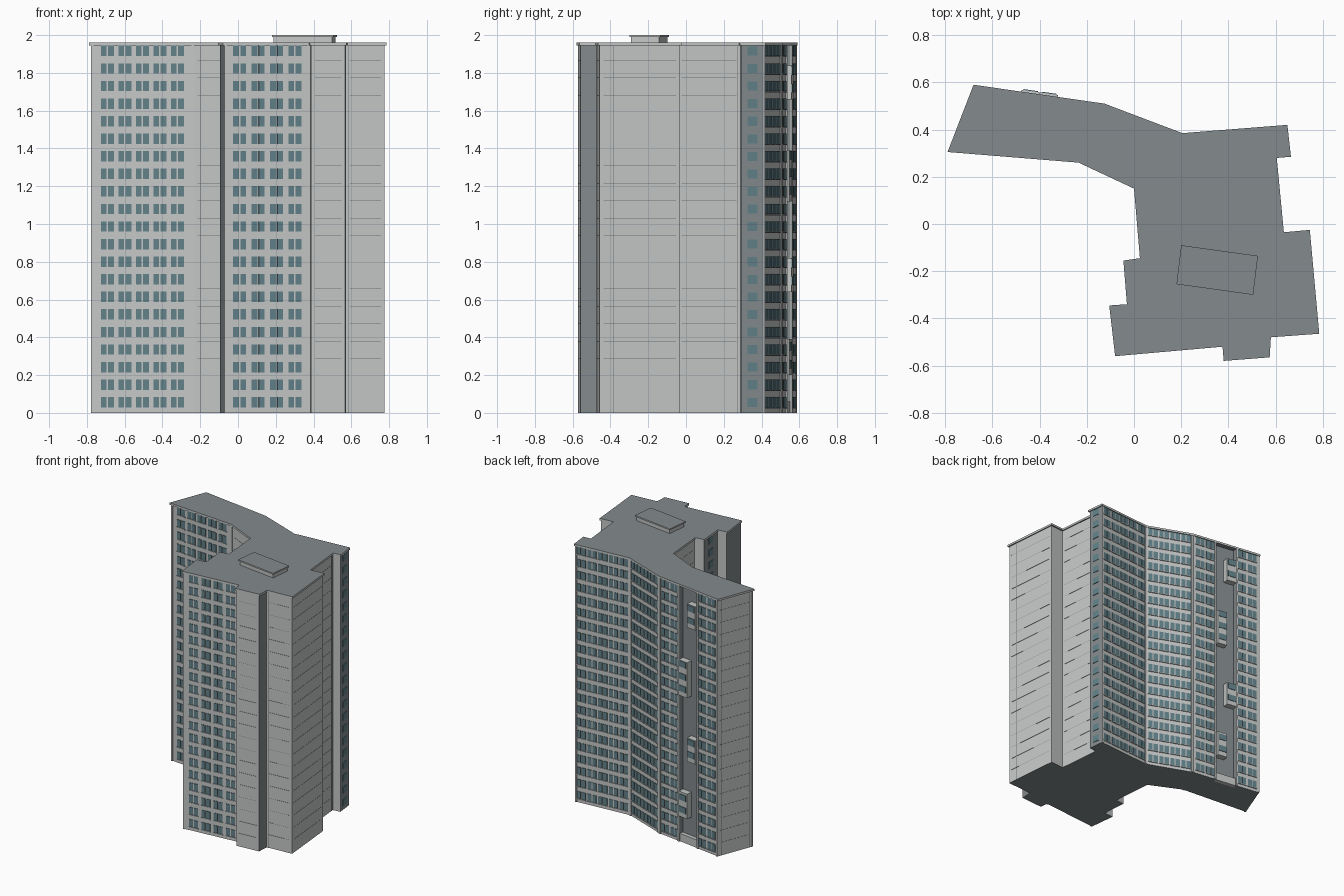
import bpy, bmesh
from mathutils import Vector

if "Cube" in bpy.data.objects:
    bpy.data.objects.remove(bpy.data.objects["Cube"])

FLOORS, STEP, TOP = 21, 0.093, 1.95


def material(name, rgb):
    m = bpy.data.materials.new(name)
    m.diffuse_color = (*rgb, 1)
    m.use_nodes = True
    m.node_tree.nodes["Principled BSDF"].inputs["Base Color"].default_value = m.diffuse_color
    return m


LIGHT = material("light_concrete", (0.56, 0.58, 0.57))
GREY = material("blue_grey", (0.23, 0.26, 0.27))
GLASS = material("window_glass", (0.12, 0.22, 0.25))
SEAM = material("seam_grey", (0.17, 0.18, 0.18))


def finish(bm, name, mats):
    bmesh.ops.recalc_face_normals(bm, faces=bm.faces[:])
    me = bpy.data.meshes.new(name)
    bm.to_mesh(me)
    bm.free()
    for m in mats:
        me.materials.append(m)
    ob = bpy.data.objects.new(name, me)
    bpy.context.collection.objects.link(ob)
    return ob


def inset(pts, d):
    """Move every side of a counter-clockwise outline inward by d."""
    out = []
    for i, p in enumerate(pts):
        a = (p - pts[i - 1]).normalized()
        b = (pts[(i + 1) % len(pts)] - p).normalized()
        na, nb = Vector((-a.y, a.x)), Vector((-b.y, b.x))
        out.append(p + (na + nb) * (d / (1 + na.dot(nb))))
    return out


def prism(name, pts, z0, z1, grey_sides=(), cap=1):
    """Extruded outline: light sides, grey ends, chosen grey sides."""
    bm = bmesh.new()
    lo = [bm.verts.new((p.x, p.y, z0)) for p in pts]
    hi = [bm.verts.new((p.x, p.y, z1)) for p in pts]
    for ends in (lo[::-1], hi):
        bm.faces.new(ends).material_index = cap
    n = len(pts)
    for i in range(n):
        j = (i + 1) % n
        f = bm.faces.new((lo[i], lo[j], hi[j], hi[i]))
        f.material_index = 1 if i in grey_sides else 0
    return finish(bm, name, [LIGHT, GREY])


class Side:
    """One straight side of the building, measured along its length."""

    def __init__(self, a, b):
        self.a, self.len = a, (b - a).length
        self.d = (b - a).normalized()
        self.n = Vector((self.d.y, -self.d.x))

    def box(self, bm, s0, s1, z0, z1, out, back=-0.003):
        v = []
        for z in (z0, z1):
            for s, o in ((s0, back), (s1, back), (s1, out), (s0, out)):
                p = self.a + self.d * s + self.n * o
                v.append(bm.verts.new((p.x, p.y, z)))
        for f in ((3, 2, 1, 0), (4, 5, 6, 7), (0, 1, 5, 4),
                  (1, 2, 6, 5), (2, 3, 7, 6), (3, 0, 4, 7)):
            bm.faces.new([v[k] for k in f])


# Footprint, counter-clockwise from the back left corner
outline = [Vector(p) for p in (
    (-.68, .59), (-.79, .305), (-.235, .26), (0, .15), (.025, -.145),
    (-.045, -.155), (-.03, -.34), (-.105, -.345), (-.08, -.56),
    (.375, -.52), (.38, -.58), (.575, -.565), (.58, -.48), (.785, -.465),
    (.745, -.025), (.635, -.035), (.605, .28), (.665, .285), (.65, .42),
    (.205, .385), (-.125, .51))]
wall = inset(outline, 0.008)
count = len(wall)
sides = [Side(wall[i], wall[(i + 1) % count]) for i in range(count)]

# Tower body with a shallow balcony recess in the last back side
back = sides[20]
r0, r1 = back.len * 0.35, back.len * 0.65
recess = [back.a + back.d * s - back.n * o
          for s, o in ((r0, 0), (r0, .03), (r1, .03), (r1, 0))]
prism("tower_body", wall + recess, 0, TOP, (5, 7, 9, 11, 17, 21, 22, 23))

# Roof slab and rooftop plant room
prism("roof_slab", outline, TOP - 0.005, 1.96)
plant = [Vector(p) for p in ((.18, -.255), (.505, -.30), (.525, -.135), (.2, -.09))]
prism("plant_room", inset(plant, 0.008), 1.955, 1.99)
prism("plant_room_roof", plant, 1.99, 2.0)

# Windows: paired panes with a sill, on every floor
glass, sills = bmesh.new(), bmesh.new()


def window_bay(side, lo, hi, pairs, pitch):
    mid = (lo + hi) / 2
    for k in range(pairs):
        c = mid + (k - (pairs - 1) / 2) * pitch
        for f in range(FLOORS):
            z = 0.029 + f * STEP
            for s in (-0.035, 0.004):
                side.box(glass, c + s, c + s + 0.031, z, z + 0.055, 0.004)
            side.box(sills, c - 0.037, c + 0.037, z - 0.006, z - 0.001, 0.007)


for idx, pairs, pitch in ((1, 5, .093), (8, 4, .098), (18, 5, .086), (19, 4, .083)):
    window_bay(sides[idx], 0, sides[idx].len, pairs, pitch)
window_bay(back, 0.01, r0, 2, 0.086)
window_bay(back, r1, back.len - 0.01, 2, 0.086)

# Single window columns on the narrow grey sides
for idx in (5, 17):
    c = sides[idx].len / 2
    for f in range(FLOORS):
        z = 0.032 + f * STEP
        sides[idx].box(glass, c - 0.027, c + 0.027, z, z + 0.048, 0.004)

# Panel seams on the blank walls
seams = bmesh.new()
for idx in (0, 2, 3, 10, 12, 13, 15):
    s = sides[idx]
    for f in range(1, FLOORS):
        z = 0.007 + f * STEP
        s.box(seams, 0.02, s.len - 0.02, z - 0.0008, z + 0.0008, 0.001)
for idx, frac in ((0, .1), (0, .9), (2, .15), (12, .06), (13, .17), (15, .96)):
    s = sides[idx]
    s.box(seams, s.len * frac - .0015, s.len * frac + .0015, 0, TOP, 0.001)

# Narrow light pilasters at the bay edges
trim = bmesh.new()
for idx in (1, 8, 18, 19, 20):
    s = sides[idx]
    for c in (0.007, s.len - 0.007):
        s.box(trim, c - 0.007, c + 0.007, 0, TOP, 0.006)
for c in (r0 - 0.006, r1 + 0.006):
    back.box(trim, c - 0.006, c + 0.006, 0, TOP, 0.008)

# Projecting balconies, alternating across the recess, and a base kerb
balconies = bmesh.new()
rm = (r0 + r1) / 2
for left, z0, z1 in ((0, 1.66, 1.84), (1, 1.12, 1.39), (0, .64, .82), (1, .20, .39)):
    s0, s1 = (r0 + 0.005, rm) if left else (rm, r1 - 0.005)
    back.box(balconies, s0, s1, z0, z1, 0.016, -0.032)
    for k in range(round((z1 - z0) / STEP)):
        z = z0 + 0.036 + k * STEP
        back.box(glass, s0 + 0.008, s1 - 0.008, z, z + 0.045, 0.02, 0.012)
back.box(balconies, r0, r1, 0, 0.06, -0.002, -0.032)

finish(glass, "window_panes", [GLASS])
finish(sills, "window_sills", [LIGHT])
finish(seams, "panel_seams", [SEAM])
finish(trim, "pilasters", [LIGHT])
finish(balconies, "balconies", [LIGHT])
